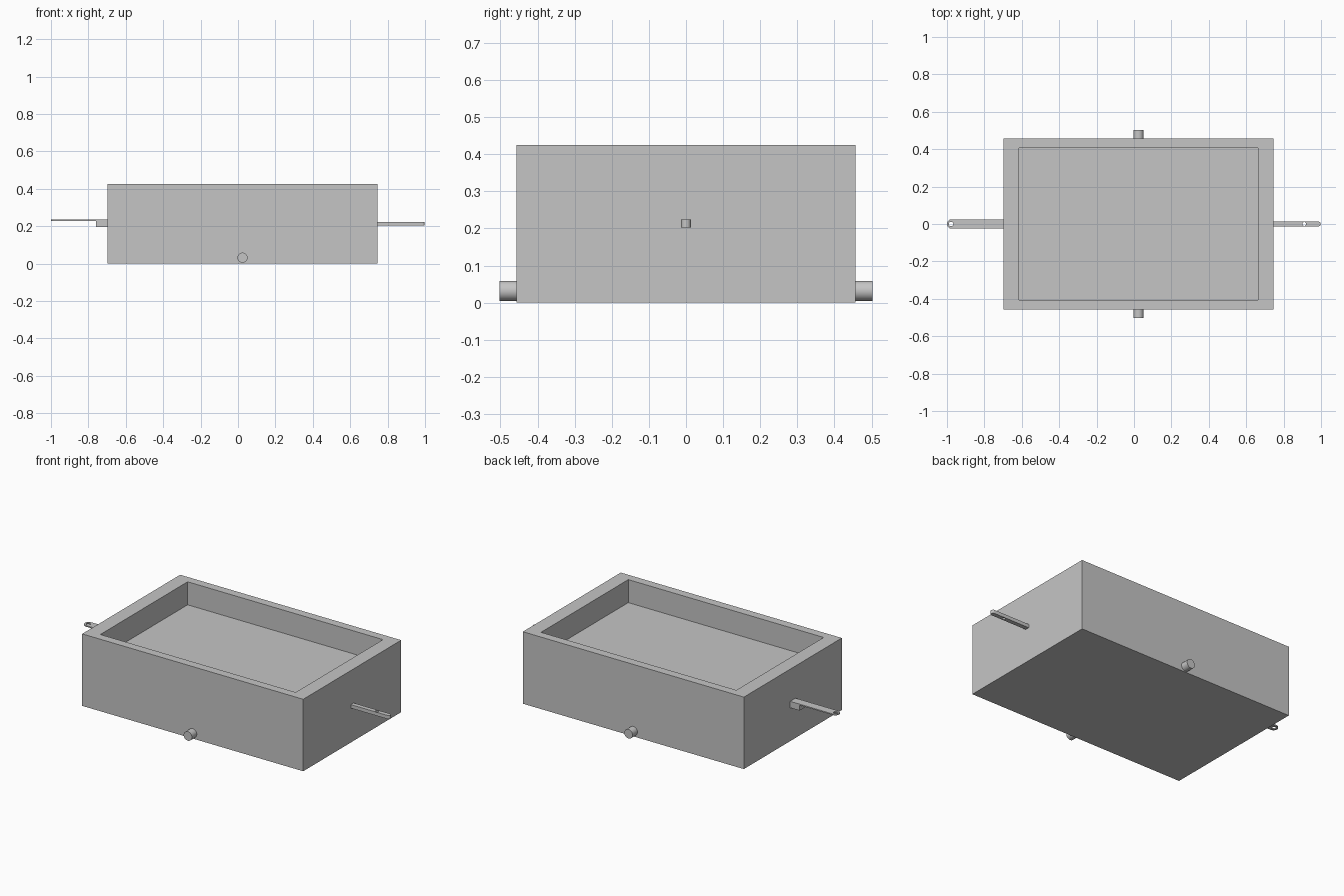
import bpy, bmesh
from math import pi, sin, cos
from mathutils import Matrix, Vector

cube = bpy.data.objects.get("Cube")
if cube:
    bpy.data.objects.remove(cube, do_unlink=True)

grey = bpy.data.materials.new("plain grey")
grey.use_nodes = True
colour = (0.56, 0.56, 0.56, 1)
grey.diffuse_color = colour
grey.node_tree.nodes["Principled BSDF"].inputs["Base Color"].default_value = colour


def box_bmesh(low, high):
    low, high = Vector(low), Vector(high)
    bm = bmesh.new()
    bmesh.ops.create_cube(bm, size=1)
    bmesh.ops.scale(bm, vec=high - low, verts=bm.verts)
    bmesh.ops.translate(bm, vec=(low + high) / 2, verts=bm.verts)
    return bm


def finish(name, bm, smooth=False):
    mesh = bpy.data.meshes.new(name)
    bm.to_mesh(mesh)
    bm.free()
    mesh.materials.append(grey)
    obj = bpy.data.objects.new(name, mesh)
    bpy.context.collection.objects.link(obj)
    if smooth:
        bpy.ops.object.select_all(action='DESELECT')
        obj.select_set(True)
        bpy.context.view_layer.objects.active = obj
        bpy.ops.object.shade_smooth_by_angle()


def arc(x, radius, start, sweep, steps):
    angles = [start + sweep * i / steps for i in range(steps + 1)]
    return [(x + radius * cos(a), radius * sin(a)) for a in angles]


def round_ended_bar(name, root, tip, half_width, low, high, hole_x, hole_radius):
    """Flat bar along x with a rounded tip and a drilled hole."""
    side = 1 if tip > root else -1
    outer = [(root, -half_width)]
    outer += arc(tip - side * half_width, half_width, -pi / 2, side * pi, 16)
    outer.append((root, half_width))
    hole = arc(hole_x, hole_radius, 0, 2 * pi, 24)[:-1]
    curve = bpy.data.curves.new(name + " outline", 'CURVE')
    curve.dimensions = '2D'
    curve.fill_mode = 'BOTH'
    curve.extrude = (high - low) / 2
    for points in (outer, hole):
        spline = curve.splines.new('POLY')
        spline.points.add(len(points) - 1)
        for point, (x, y) in zip(spline.points, points):
            point.co = (x, y, 0, 1)
        spline.use_cyclic_u = True
    helper = bpy.data.objects.new(name + " outline", curve)
    bpy.context.collection.objects.link(helper)
    graph = bpy.context.evaluated_depsgraph_get()
    mesh = bpy.data.meshes.new_from_object(helper.evaluated_get(graph))
    bpy.data.objects.remove(helper, do_unlink=True)
    bm = bmesh.new()
    bm.from_mesh(mesh)
    bpy.data.meshes.remove(mesh)
    bmesh.ops.translate(bm, vec=(0, 0, (low + high) / 2), verts=bm.verts)
    bmesh.ops.remove_doubles(bm, verts=bm.verts, dist=0.0001)
    bmesh.ops.recalc_face_normals(bm, faces=bm.faces)
    finish(name, bm, True)


# Tub: the top face is drawn in to leave a rim, then pushed down as a recess
bm = box_bmesh((-0.698, -0.457, 0), (0.746, 0.457, 0.425))
top = max(bm.faces, key=lambda f: f.calc_center_median().z)
middle = top.calc_center_median()
for scale, drop in (((0.884, 0.891, 1), 0), ((1, 1, 1), -0.136)):
    top = bmesh.ops.extrude_discrete_faces(bm, faces=[top])["faces"][0]
    bmesh.ops.scale(bm, vec=scale, verts=top.verts, space=Matrix.Translation(-middle))
    bmesh.ops.translate(bm, vec=(0, 0, drop), verts=top.verts)
bm.normal_update()
finish("tub", bm)

# Round pins low on the front and back
for name, side in (("front_pin", -1), ("back_pin", 1)):
    bm = bmesh.new()
    bmesh.ops.create_cone(bm, cap_ends=True, segments=32, radius1=0.027,
                          radius2=0.027, depth=0.046,
                          matrix=Matrix.Translation((0.024, side * 0.48, 0.032))
                          @ Matrix.Rotation(pi / 2, 4, 'X'))
    finish(name, bm, True)

# Slim bar on the left end, wide thin tab with its support on the right end
round_ended_bar("left_bar", 0.746, 0.998, 0.013, 0.203, 0.224, 0.91, 0.01)
round_ended_bar("right_tab", -0.698, -1.0, 0.025, 0.228, 0.235, -0.978, 0.012)
finish("right_tab_support", box_bmesh((-0.76, -0.025, 0.197), (-0.698, 0.025, 0.228)))
